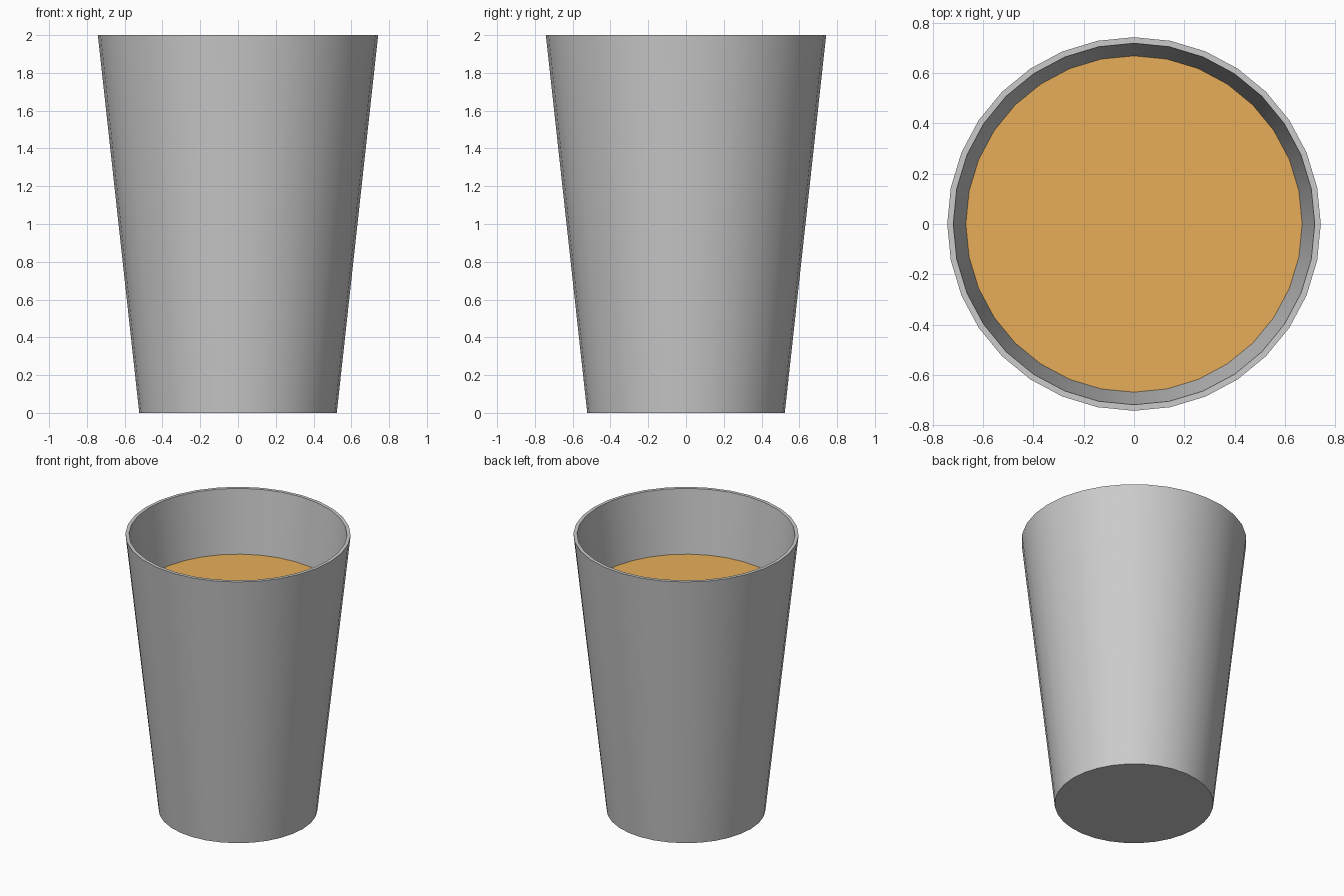
import bpy, bmesh
from math import cos, sin, radians, tau

if "Cube" in bpy.data.objects:
    bpy.data.objects.remove(bpy.data.objects["Cube"])

SIDES = 32


def turned(name, profile, color=None):
    """Closed turned solid from (radius, z) points, with flat end caps."""
    bm = bmesh.new()
    rings = [[bm.verts.new((r * cos(tau * i / SIDES), r * sin(tau * i / SIDES), z))
              for i in range(SIDES)] for r, z in profile]
    for a, b in zip(rings, rings[1:]):
        for i in range(SIDES):
            j = (i + 1) % SIDES
            bm.faces.new((a[i], a[j], b[j], b[i]))
    bm.faces.new(rings[0][::-1])
    bm.faces.new(rings[-1])
    bmesh.ops.recalc_face_normals(bm, faces=bm.faces)
    mesh = bpy.data.meshes.new(name)
    bm.to_mesh(mesh)
    bm.free()
    obj = bpy.data.objects.new(name, mesh)
    bpy.context.collection.objects.link(obj)
    if color:
        mat = bpy.data.materials.new(name + "_color")
        mat.diffuse_color = color
        mat.use_nodes = True
        mat.node_tree.nodes["Principled BSDF"].inputs["Base Color"].default_value = mat.diffuse_color
        mesh.materials.append(mat)
    bpy.ops.object.select_all(action='DESELECT')
    obj.select_set(True)
    bpy.context.view_layer.objects.active = obj
    bpy.ops.object.shade_smooth_by_angle(angle=radians(30))
    return obj


# Tapered glass: outer wall, rim, inner wall, inner floor
turned("glass", [(0.523, 0), (0.742, 2), (0.718, 2), (0.502, 0.03)])

# Drink filling the glass to about three quarters
turned("drink", [(0.502, 0.032), (0.668, 1.545)], (0.8, 0.42, 0.1, 1))
